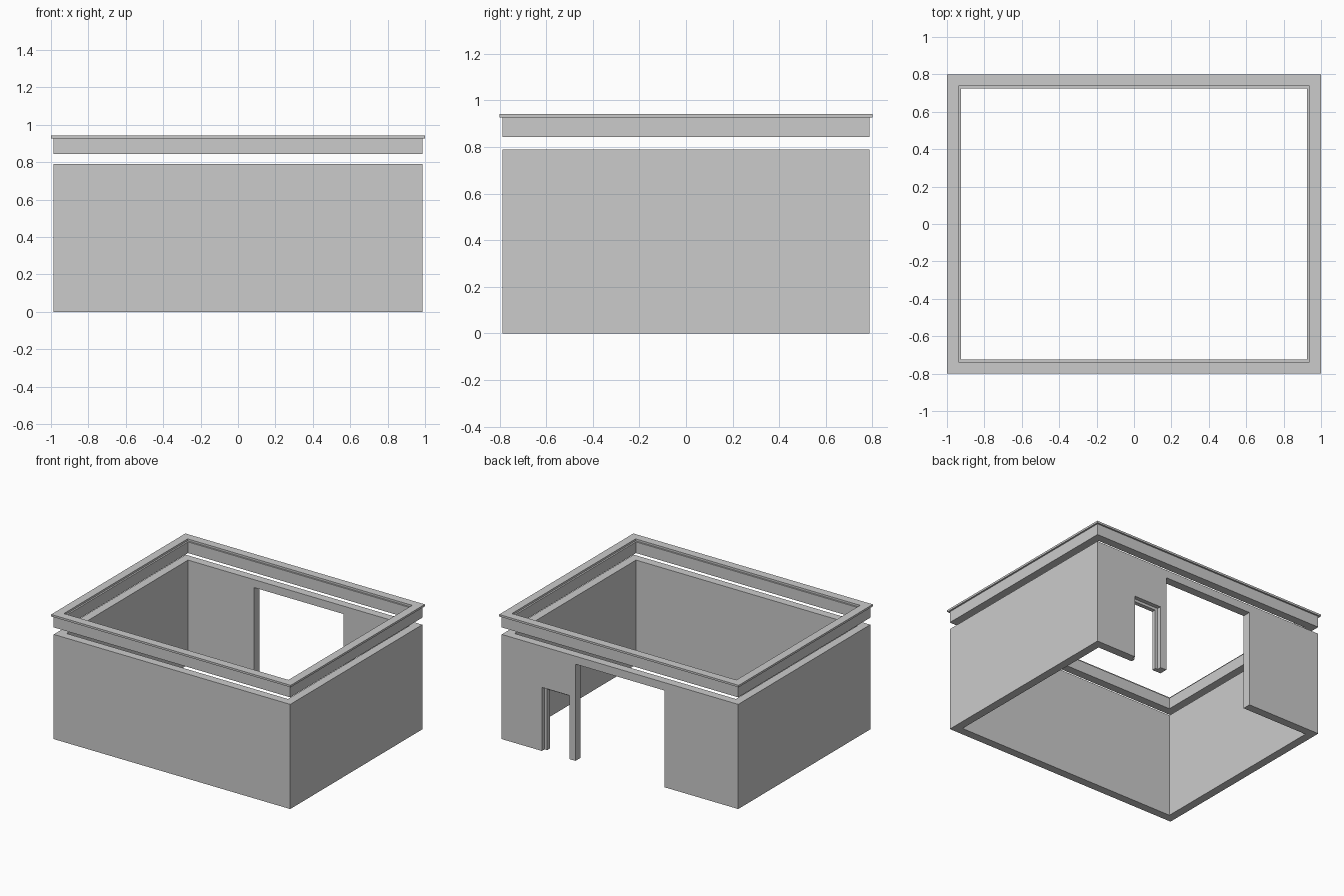
import bpy, bmesh

if "Cube" in bpy.data.objects:
    bpy.data.objects.remove(bpy.data.objects["Cube"])

W = 0.0625                     # thickness of every ring
OX, OY = 0.9875, 0.7875        # outer half sizes of the walls
H = 0.79


def ring(name, hx, hy, z0, z1):
    """Rectangular hollow frame with outer half sizes hx, hy."""
    bm = bmesh.new()
    loops = []
    for x, y, z in ((hx, hy, z0), (hx, hy, z1),
                    (hx - W, hy - W, z1), (hx - W, hy - W, z0)):
        loops.append([bm.verts.new((sx * x, sy * y, z))
                      for sx, sy in ((-1, -1), (1, -1), (1, 1), (-1, 1))])
    for i in range(4):
        a, b = loops[i], loops[(i + 1) % 4]
        for j in range(4):
            k = (j + 1) % 4
            bm.faces.new((a[j], a[k], b[k], b[j]))
    bmesh.ops.recalc_face_normals(bm, faces=bm.faces)
    return finish(name, bm)


def box(name, lo, hi):
    bm = bmesh.new()
    bmesh.ops.create_cube(bm, size=1)
    for v in bm.verts:
        v.co = [(l + h) / 2 + c * (h - l) for l, h, c in zip(lo, hi, v.co)]
    return finish(name, bm)


def finish(name, bm):
    mesh = bpy.data.meshes.new(name)
    bm.to_mesh(mesh)
    bm.free()
    ob = bpy.data.objects.new(name, mesh)
    bpy.context.collection.objects.link(ob)
    return ob


def cut(target, lo, hi):
    """Subtract a box and discard the cutter."""
    cutter = box("cutter", lo, hi)
    cutter.hide_render = True
    mod = target.modifiers.new("cut", 'BOOLEAN')
    mod.operation, mod.solver, mod.object = 'DIFFERENCE', 'EXACT', cutter
    bpy.context.view_layer.objects.active = target
    bpy.ops.object.modifier_apply(modifier=mod.name)
    bpy.data.objects.remove(cutter)


# Walls with a wide gateway in the back
walls = ring("walls", OX, OY, 0, H)
inner, outer = OY - W - 0.05, OY + 0.05
cut(walls, (-0.372, inner, -0.1), (0.372, outer, 0.73))

# Small side door: clear opening, then a wider rebate on the outside
cut(walls, (0.445, inner, -0.1), (0.63, outer, 0.46))
cut(walls, (0.423, OY - W / 2, -0.1), (0.652, outer, 0.48))

# Floating parapet band and its overhanging cap
ring("parapet_band", OX, OY, 0.843, 0.927)
ring("parapet_cap", 1.0, 0.8, 0.927, 0.942)
